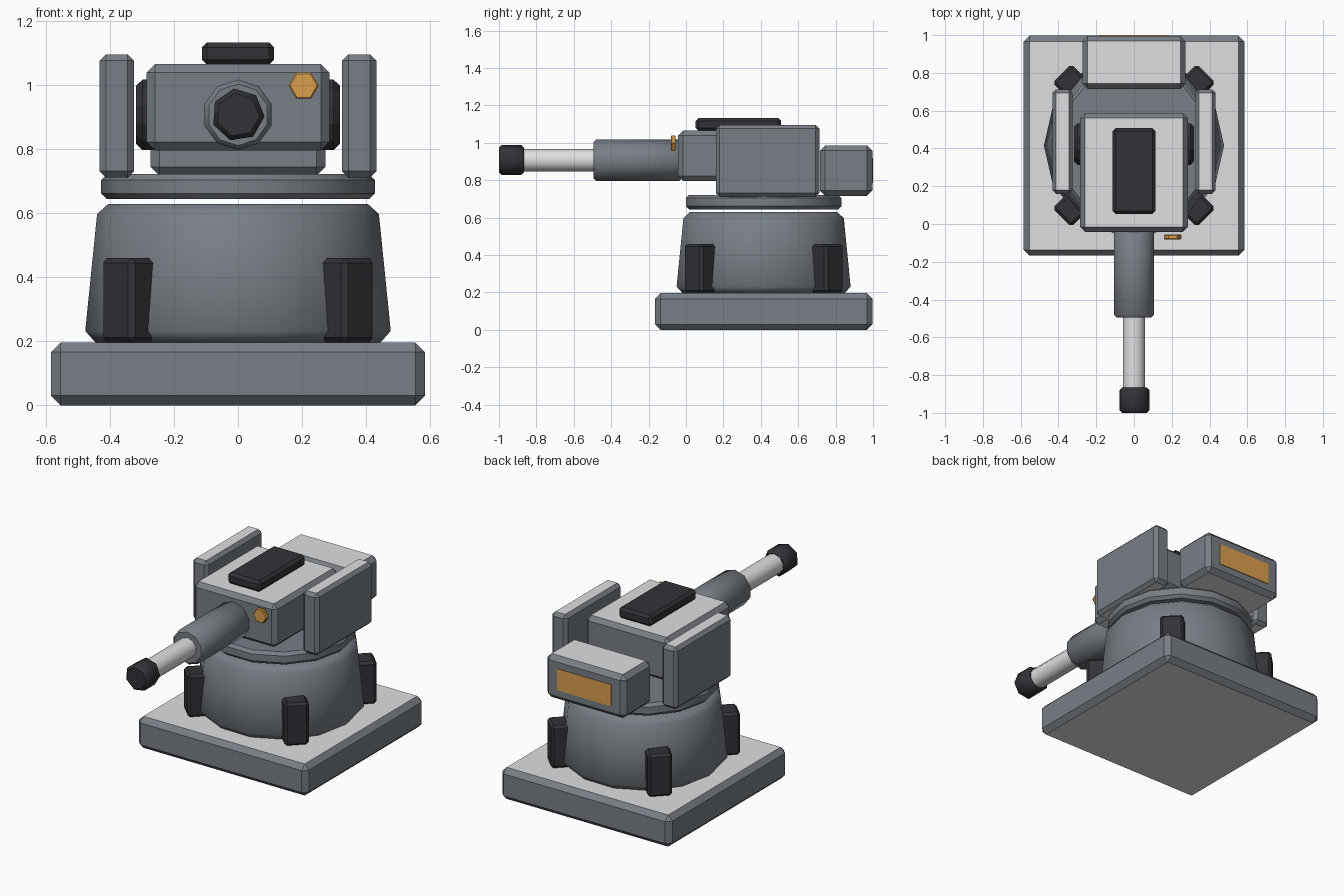
import bpy, bmesh, math
from mathutils import Matrix

if "Cube" in bpy.data.objects:
    bpy.data.objects.remove(bpy.data.objects["Cube"])

CY = 0.415   # y of the turret's turning axis
GZ = 0.907   # height of the gun axis


def material(name, rgb):
    m = bpy.data.materials.new(name)
    m.diffuse_color = (*rgb, 1)
    m.use_nodes = True
    m.node_tree.nodes["Principled BSDF"].inputs["Base Color"].default_value = m.diffuse_color
    return m


GREY = material("steel_grey", (0.19, 0.211, 0.236))
LIGHT = material("light_grey", (0.74, 0.74, 0.76))
DARK = material("dark_rubber", (0.033, 0.031, 0.038))
AMBER = material("amber", (0.71, 0.345, 0.078))


def finish(name, bm, mats):
    bmesh.ops.recalc_face_normals(bm, faces=bm.faces[:])
    me = bpy.data.meshes.new(name)
    if len(mats) > 1:      # second colour goes on level faces, top and bottom
        bm.normal_update()
        for f in bm.faces:
            f.material_index = 1 if abs(f.normal.z) > 0.95 else 0
    bm.to_mesh(me)
    bm.free()
    for m in mats:
        me.materials.append(m)
    ob = bpy.data.objects.new(name, me)
    bpy.context.collection.objects.link(ob)
    return ob


def box(name, xr, yr, zr, bevel, *mats, turn=None):
    """Chamfered box given by its x, y and z ranges."""
    bm = bmesh.new()
    bmesh.ops.create_cube(bm, size=1)
    for v in bm.verts:
        for i, (a, b) in enumerate((xr, yr, zr)):
            v.co[i] = (a + b) / 2 + v.co[i] * (b - a)
    if bevel:
        bmesh.ops.bevel(bm, geom=bm.edges[:], offset=bevel, segments=1,
                        affect='EDGES', profile=0.5)
    if turn:
        bm.transform(turn)
    return finish(name, bm, mats)


def lathe(name, profile, sides, mat, matrix, phase=0.0, smooth="all"):
    """Spin (radius, height) points about z, cap both ends, then place."""
    bm = bmesh.new()
    rings = [[bm.verts.new((r * math.cos(phase + math.tau * k / sides),
                            r * math.sin(phase + math.tau * k / sides), h))
              for k in range(sides)] for r, h in profile]
    for a, b in zip(rings, rings[1:]):
        for k in range(sides):
            j = (k + 1) % sides
            f = bm.faces.new((a[k], a[j], b[j], b[k]))
            f.smooth = smooth != "none"
    for cap in (rings[0], rings[-1]):
        bm.faces.new(cap).smooth = smooth == "all"
    bm.transform(matrix)
    return finish(name, bm, [mat])


def rod(r, a, b, c):
    """Profile of a cylinder with chamfered ends."""
    return [(r - c, a), (r, a + c), (r, b - c), (r - c, b)]


UPRIGHT = Matrix.Translation((0, CY, 0))
# local z becomes -y, so heights count forward along the gun
FORWARD = Matrix.Translation((0, 0, GZ)) @ Matrix.Rotation(math.pi / 2, 4, 'X')
SIDEWAYS = Matrix.Translation((0, 0.423, GZ)) @ Matrix.Rotation(math.pi / 2, 4, 'Y')

# base plate, drum and the turning ring floating just above it
box("base_plate", (-0.584, 0.584), (-0.167, 0.997), (0, 0.196), 0.03, GREY, LIGHT)
lathe("pedestal_drum", [(0.445, 0.196), (0.477, 0.232), (0.44, 0.597), (0.405, 0.629)],
      14, GREY, UPRIGHT)
ring = lathe("turning_ring", rod(0.427, 0.644, 0.722, 0.018), 14, GREY, UPRIGHT)
ring.data.set_sharp_from_angle(angle=math.radians(30))

# four diagonal buttresses around the drum
for i in range(4):
    box(f"buttress_{i + 1}", (0.42, 0.54), (-0.07, 0.07), (0.196, 0.46), 0.015, DARK,
        turn=UPRIGHT @ Matrix.Rotation(math.pi / 4 + i * math.pi / 2, 4, 'Z'))

# head with roof hatch, trunnion and side armour
box("gun_head", (-0.285, 0.285), (-0.042, 0.588), (0.796, 1.065), 0.026, GREY, LIGHT)
box("roof_hatch", (-0.113, 0.113), (0.052, 0.508), (1.064, 1.133), 0.016, DARK)
lathe("trunnion", rod(0.114, -0.318, 0.318, 0.02), 12, DARK, SIDEWAYS,
      phase=math.pi / 12, smooth="none")
for side, s in (("left", -1), ("right", 1)):
    box(f"{side}_armour", sorted((s * 0.325, s * 0.432)), (0.16, 0.713),
        (0.711, 1.096), 0.02, GREY, LIGHT)

# rear counterweight with amber panel
box("counterweight", (-0.273, 0.273), (0.716, 0.996), (0.716, 0.986), 0.028, GREY, LIGHT)
box("rear_panel", (-0.185, 0.185), (0.992, 1.0), (0.785, 0.918), 0, AMBER)

# gun: sleeve, barrel and muzzle
lathe("barrel_sleeve", rod(0.11, 0.02, 0.495, 0.014), 10, GREY, FORWARD,
      phase=math.pi / 2, smooth="sides")
lathe("barrel", [(0.061, 0.45), (0.061, 0.9)], 10, LIGHT, FORWARD,
      phase=math.pi / 2, smooth="sides")
lathe("muzzle", rod(0.083, 0.866, 1.0, 0.015), 7, DARK, FORWARD,
      phase=math.radians(-4), smooth="sides")

# hexagonal sensor lamp on the front
lathe("sensor_lamp", rod(0.047, 0.055, 0.081, 0.005), 6, AMBER,
      Matrix.Translation((0.205, 0, 0.998 - GZ)) @ FORWARD, smooth="none")
